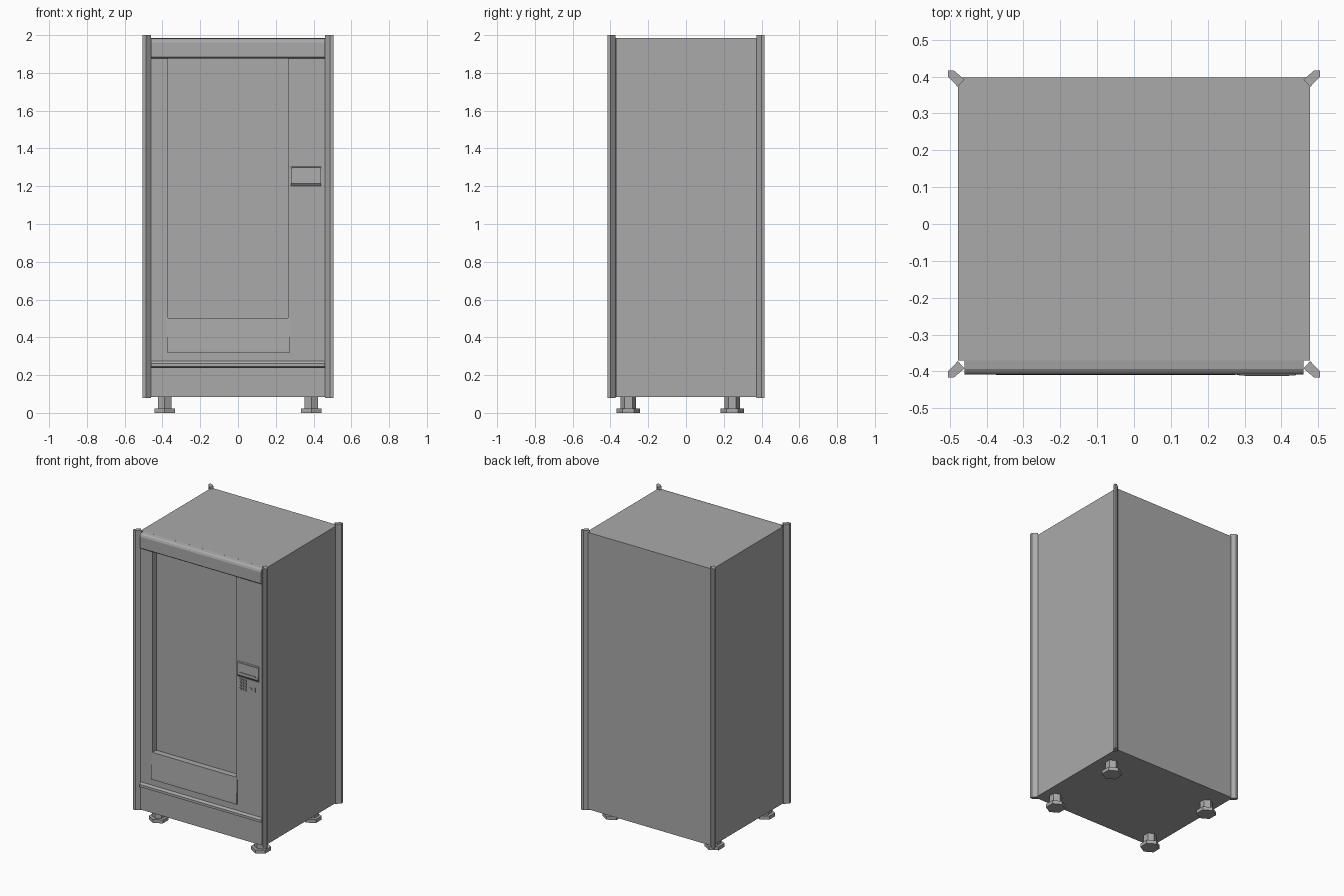
import bpy
import bmesh
import math

cube = bpy.data.objects.get("Cube")
if cube:
    bpy.data.objects.remove(cube, do_unlink=True)

grey = bpy.data.materials.new("plain grey")
grey.use_nodes = True
COLOUR = (0.4, 0.4, 0.4, 1)
grey.diffuse_color = COLOUR
grey.node_tree.nodes["Principled BSDF"].inputs["Base Color"].default_value = COLOUR


def finish(name, bm):
    bmesh.ops.recalc_face_normals(bm, faces=bm.faces)
    mesh = bpy.data.meshes.new(name)
    bm.to_mesh(mesh)
    bm.free()
    mesh.materials.append(grey)
    obj = bpy.data.objects.new(name, mesh)
    bpy.context.collection.objects.link(obj)
    return obj


def prism(name, points, start, end, axis):
    """Extrude a closed profile: (y, z) along x, or (x, y) along z."""
    bm = bmesh.new()
    place = (lambda p, t: (t, p[0], p[1])) if axis == "x" else (lambda p, t: (p[0], p[1], t))
    face = bm.faces.new([bm.verts.new(place(p, start)) for p in points])
    out = bmesh.ops.extrude_face_region(bm, geom=[face])
    shift = (end - start, 0, 0) if axis == "x" else (0, 0, end - start)
    verts = [g for g in out["geom"] if isinstance(g, bmesh.types.BMVert)]
    bmesh.ops.translate(bm, verts=verts, vec=shift)
    return finish(name, bm)


def box(name, x0, x1, y0, y1, z0, z1):
    return prism(name, [(y0, z0), (y1, z0), (y1, z1), (y0, z1)], x0, x1, "x")


def ring(radius, x, y, sides, turn=0.0):
    return [(x + radius * math.cos(turn + math.tau * i / sides),
             y + radius * math.sin(turn + math.tau * i / sides)) for i in range(sides)]


EDGE = 0.46                 # half width of the door
WIN_L, WIN_R = -0.37, 0.265  # window sides
SILL, HEAD = 0.5, 1.877     # window bottom and top
FACE, BACK = -0.398, -0.369  # door front and rear planes

# Cabinet with a shallow window pocket
cabinet = box("cabinet", -0.478, 0.478, -0.37, 0.397, 0.085, 1.985)
cutter = box("window_cutter", WIN_L, WIN_R, -0.5, -0.355, SILL, HEAD)
cutter.hide_render = True
cutter.hide_viewport = True
cut = cabinet.modifiers.new("window", "BOOLEAN")
cut.operation = "DIFFERENCE"
cut.solver = "EXACT"
cut.object = cutter

# Door surround
box("door_right_stile", -EDGE, WIN_L, FACE, BACK, SILL, HEAD)
box("door_left_stile", WIN_R, EDGE, FACE, BACK, SILL, HEAD)
box("door_lower_panel", -EDGE, EDGE, FACE, BACK, 0.275, SILL)
prism("door_lip", [(BACK, 0.24), (-0.409, 0.245), (-0.409, 0.262), (FACE, 0.275), (BACK, 0.275)],
      -EDGE, EDGE, "x")
box("kick_panel", -EDGE, EDGE, FACE, BACK, 0.085, 0.24)
prism("header", [(BACK, HEAD), (FACE, HEAD), (-0.408, 1.885), (-0.408, 1.962), (-0.403, 1.975),
                 (-0.393, 1.982), (BACK, 1.985)], -EDGE, EDGE, "x")

# Delivery flap, leaning out towards its lower edge
prism("delivery_flap", [(BACK, 0.32), (-0.41, 0.32), (-0.41, 0.335), (-0.4, 0.502), (BACK, 0.502)],
      -0.375, 0.275, "x")

# Payment unit: sloped upper housing with a note slot, and a lower keypad plate
prism("payment_housing", [(FACE, 1.2), (-0.41, 1.215), (-0.406, 1.295), (FACE, 1.305)],
      0.28, 0.44, "x")
box("note_slot", 0.3, 0.42, -0.413, -0.405, 1.23, 1.236)
box("housing_brow", 0.285, 0.438, -0.411, -0.4, 1.293, 1.3)
box("keypad_plate", 0.28, 0.44, -0.401, FACE, 1.1, 1.2)
for row in range(4):
    for col in range(3):
        x, z = 0.293 + col * 0.019, 1.112 + row * 0.021
        box("key", x, x + 0.013, -0.405, -0.4, z, z + 0.014)
box("coin_slot", 0.408, 0.413, -0.405, -0.4, 1.122, 1.152)
lock = prism("lock", ring(0.009, 0, 0, 12), 0, 0.005, "z")
lock.rotation_euler.x = math.pi / 2
lock.location = (0.378, -0.4, 1.138)

# Diagonal corner posts
POST = [(0.478, -0.372), (0.505, -0.4), (0.505, -0.416), (0.488, -0.416), (0.46, -0.392)]
for sx, side in ((-1, "right"), (1, "left")):
    for sy, end in ((1, "front"), (-1, "back")):
        prism(f"{end}_{side}_post", [(sx * x, sy * y) for x, y in POST], 0.08, 2.0, "z")

# Hexagonal levelling feet
for x, side in ((-0.388, "right"), (0.388, "left")):
    for y, end in ((-0.305, "front"), (0.245, "back")):
        turn = math.pi / 2
        prism(f"{end}_{side}_foot", ring(0.062, x, y, 6, turn), 0, 0.024, "z")
        prism(f"{end}_{side}_foot_stem", ring(0.041, x, y, 6, turn), 0.02, 0.09, "z")
